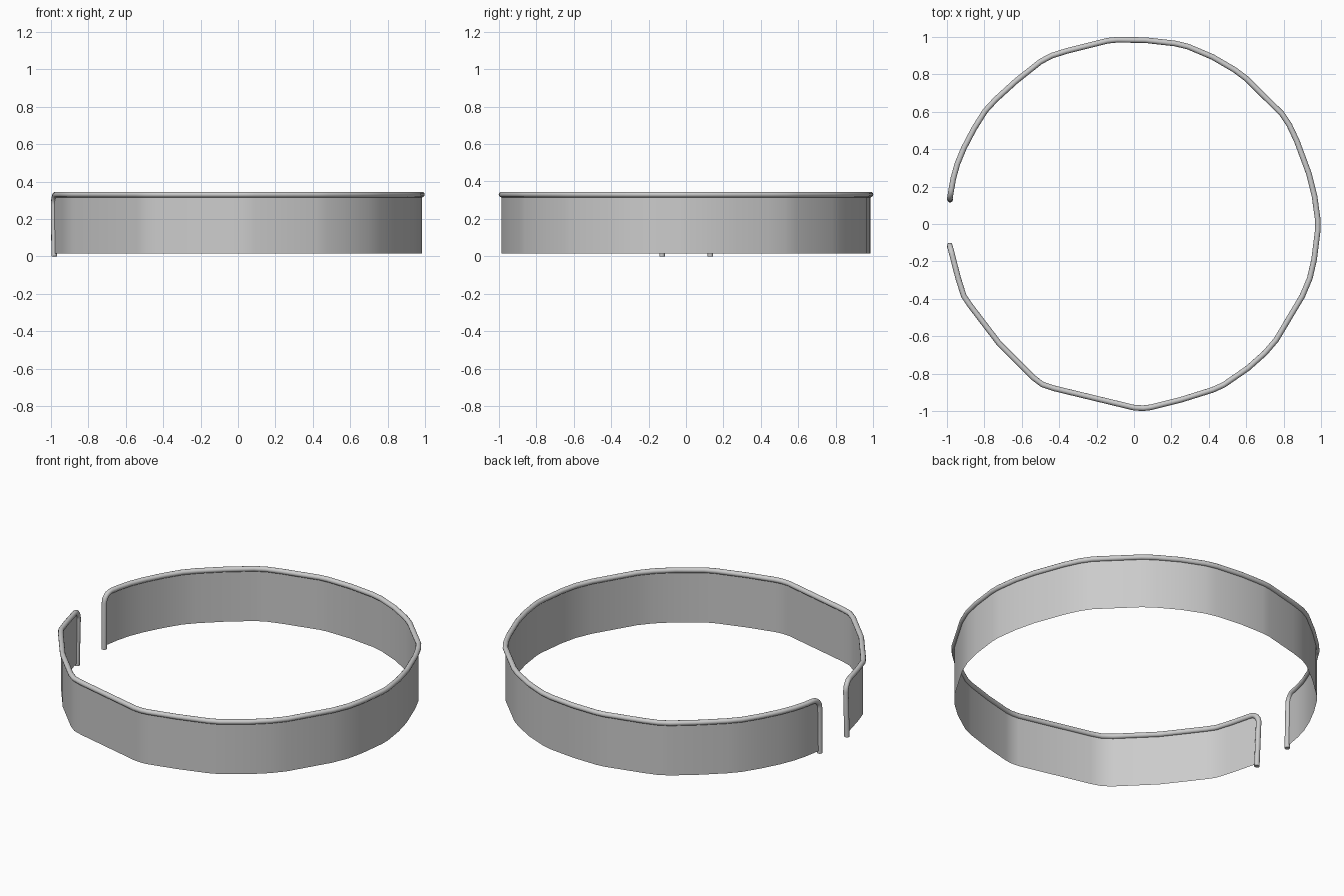
import bpy, bmesh, math
from mathutils import Vector

if "Cube" in bpy.data.objects:
    bpy.data.objects.remove(bpy.data.objects["Cube"])

R = 0.015        # tube radius
TOP = 0.33       # tube centre height
BOTTOM = 0.015   # lower edge of the band
BEND = 0.055     # bend size at the two open ends

# plan of the open ring, from the rear end round to the front end
plan = [(-.985, .135), (-.967, .24), (-.945, .32), (-.91, .405), (-.855, .51), (-.795, .605),
        (-.74, .665), (-.63, .765), (-.50, .868), (-.44, .90), (-.36, .925), (-.14, .98),
        (-.09, .985), (.06, .983), (.22, .965), (.29, .948), (.42, .893), (.54, .823),
        (.60, .778), (.79, .59), (.83, .53), (.87, .445), (.935, .27), (.965, .15),
        (.983, .02), (.983, -.03), (.963, -.19), (.94, -.29), (.90, -.385), (.76, -.62),
        (.70, -.69), (.61, -.77), (.48, -.86), (.42, -.887), (.25, -.94), (.09, -.98),
        (.05, -.985), (0, -.982), (-.43, -.878), (-.49, -.858), (-.54, -.82), (-.72, -.64),
        (-.88, -.43), (-.91, -.385), (-.94, -.29), (-.985, -.115)]


def end_bend(end, inner):
    """Points of the quarter bend from the end post up to the rim."""
    end, inner = Vector(end), Vector(inner)
    d = (inner - end).normalized()
    pts = []
    for i in range(7):
        a = math.radians(15 * i)
        p = end + d * BEND * (1 - math.cos(a))
        pts.append((p.x, p.y, TOP - BEND + BEND * math.sin(a)))
    return pts


path = end_bend(plan[0], plan[1])
path += [(x, y, TOP) for x, y in plan[1:-1]]
path += end_bend(plan[-1], plan[-2])[::-1]

# round trim: rim plus the two end posts
posts = [(-.983, .13, 0)] + path + [(-.983, -.128, 0)]
cu = bpy.data.curves.new("trim_tube", 'CURVE')
cu.dimensions = '3D'
cu.bevel_depth = R
cu.bevel_resolution = 4
cu.use_fill_caps = True
sp = cu.splines.new('POLY')
sp.points.add(len(posts) - 1)
for q, p in zip(sp.points, posts):
    q.co = (*p, 1)
tube = bpy.data.objects.new("trim_tube", cu)
bpy.context.collection.objects.link(tube)

# thin band hanging below the trim
bm = bmesh.new()
cols = [(bm.verts.new((x, y, BOTTOM)), bm.verts.new((x, y, z))) for x, y, z in path]
for (a, b), (c, d) in zip(cols, cols[1:]):
    bm.faces.new((a, b, d, c))
for f in bm.faces:
    f.smooth = True
me = bpy.data.meshes.new("band")
bm.to_mesh(me)
bm.free()
band = bpy.data.objects.new("band", me)
bpy.context.collection.objects.link(band)
